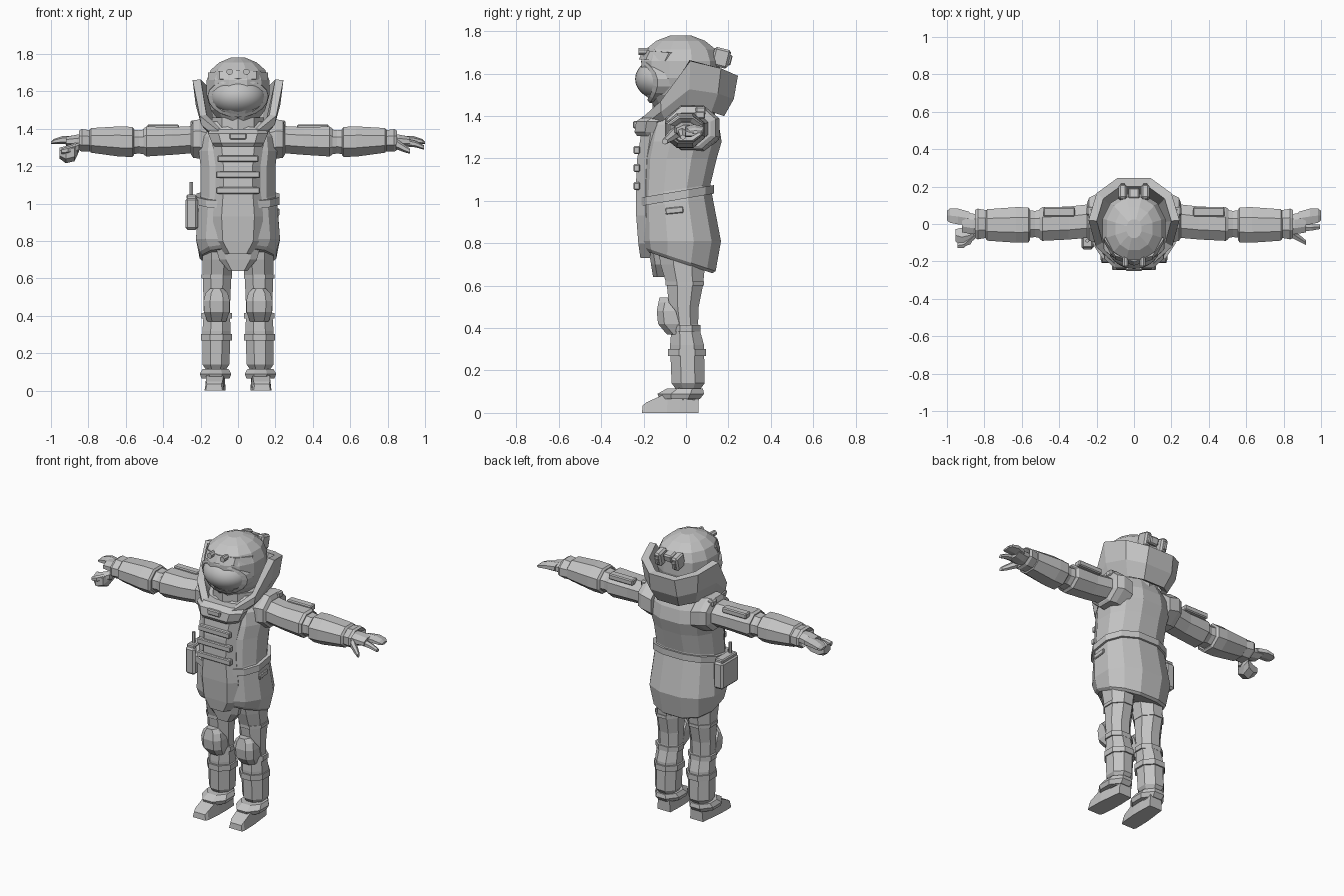
import bpy, bmesh, math
from mathutils import Vector, Euler

grey = bpy.data.materials.new("suit_grey")
grey.diffuse_color = (0.55, 0.55, 0.55, 1)


def finish(name, bm):
    bmesh.ops.recalc_face_normals(bm, faces=bm.faces)
    me = bpy.data.meshes.new(name)
    bm.to_mesh(me)
    bm.free()
    me.materials.append(grey)
    ob = bpy.data.objects.new(name, me)
    bpy.context.collection.objects.link(ob)
    return ob


def loft(name, rings, closed=False):
    """Skin a list of point rings; cap the ends, or join last to first."""
    bm = bmesh.new()
    vs = [[bm.verts.new(p) for p in r] for r in rings]
    n = len(vs[0])
    pairs = list(zip(vs, vs[1:])) + ([(vs[-1], vs[0])] if closed else [])
    for a, b in pairs:
        for i in range(n):
            j = (i + 1) % n
            bm.faces.new((a[i], a[j], b[j], b[i]))
    if not closed:
        bm.faces.new(vs[0])
        bm.faces.new(vs[-1])
    return finish(name, bm)


def ring(axis, pos, c1, c2, r1, r2, n=8, p=1.0):
    """Flat-sided (super)ellipse at pos along the axis."""
    pts = []
    f = math.cos(math.pi / n) ** p
    for i in range(n):
        t = 2 * math.pi * (i + 0.5) / n
        c, s = math.cos(t), math.sin(t)
        u = c1 + r1 / f * math.copysign(abs(c) ** p, c)
        v = c2 + r2 / f * math.copysign(abs(s) ** p, s)
        pts.append({'x': (pos, u, v), 'y': (u, pos, v), 'z': (u, v, pos)}[axis])
    return pts


def box(name, c, size, rot=(0, 0, 0), bevel=0.0):
    bm = bmesh.new()
    bmesh.ops.create_cube(bm, size=1)
    if bevel:
        for v in bm.verts:
            v.co = Vector([a * b for a, b in zip(v.co, size)])
        bmesh.ops.bevel(bm, geom=bm.edges[:], offset=bevel, segments=1, affect='EDGES')
        size = (1, 1, 1)
    e = Euler(rot).to_matrix()
    for v in bm.verts:
        v.co = e @ Vector([a * b for a, b in zip(v.co, size)]) + Vector(c)
    return finish(name, bm)


def plate(name, rows, depth=0.1, bend=0.045):
    """Front plate with folded-back sides; rows are (z, half width, front y)."""
    loft(name, [[(-w, y + bend, z), (-.65 * w, y, z), (.65 * w, y, z), (w, y + bend, z),
                 (w, y + depth, z), (-w, y + depth, z)] for z, w, y in rows])


# Torso and flared skirt
def body_ring(z, hx, yf, yb, tilt=0.0):
    r = ring('z', z, 0, (yf + yb) / 2, hx, (yb - yf) / 2, 12, 0.85)
    return [(x, y, q + tilt * y) for x, y, q in r]


body = [(.70, .19, -.19, .125, -.33), (.715, .205, -.205, .14, -.33), (.81, .225, -.215, .165, 0),
        (1.0, .21, -.215, .125, .15), (1.06, .2, -.215, .115, .15), (1.2, .2, -.21, .145, 0),
        (1.28, .21, -.195, .168, 0), (1.36, .2, -.175, .155, 0), (1.44, .15, -.12, .12, 0)]
loft("torso", [body_ring(*b) for b in body])
loft("belt", [body_ring(z, .222, -.225, .133, .17) for z in (1.012, 1.052)])
plate("front_panel", [(.73, .07, -.215), (.8, .125, -.225), (.93, .135, -.235),
                      (1.08, .12, -.236), (1.2, .12, -.23), (1.34, .14, -.208)])
plate("crotch_flap", [(.64, .05, -.155), (.70, .10, -.165), (.80, .13, -.18)], .07, .02)
plate("chin_plate", [(1.305, .125, -.23), (1.325, .14, -.243), (1.375, .16, -.235), (1.4, .15, -.2)], .1, .05)
box("chin_connector", (0, -.238, 1.36), (.09, .025, .035), bevel=.006)
for z, w in ((1.24, .22), (1.155, .235), (1.07, .235)):
    box("chest_bar", (0, -.232, z), (w, .03, .036), bevel=.005)

# Tilted open collar around the helmet: half outlines mirrored into full rings
def full(half):
    return half + [(-x, y, z) for x, y, z in reversed(half)]


rim = [(.09, .245, 1.59), (.2, .165, 1.625), (.243, .02, 1.66), (.205, -.12, 1.47), (.10, -.215, 1.385)]
low = [(.075, .18, 1.40), (.15, .12, 1.42), (.185, .01, 1.43), (.165, -.1, 1.385), (.08, -.19, 1.315)]
mid = [(a[0] * .5 + b[0] * .5 + .012, (a[1] + b[1]) / 2 * 1.06, a[2] * .42 + b[2] * .58)
       for a, b in zip(rim, low)]
inner = [(x * .82, y * .82, z + .004) for x, y, z in rim]
deep = [(x * .85, y * .8, z + .02) for x, y, z in low]
loft("collar", [full(r) for r in (low, mid, rim, inner, deep)], closed=True)
loft("neck_base", [ring('z', z, 0, -.01, .14, .14, 10) for z in (1.38, 1.46)])

# Helmet dome, visor and fittings
dome = [(1.44, .10, .12), (1.5, .145, .165), (1.58, .168, .185), (1.66, .168, .185),
        (1.715, .145, .165), (1.755, .10, .115), (1.78, .04, .05)]
loft("helmet", [ring('z', z, 0, -.025, a, b, 12, .95) for z, a, b in dome])

bm = bmesh.new()
bmesh.ops.create_uvsphere(bm, u_segments=32, v_segments=20, radius=1)
for v in bm.verts:
    v.co = Vector((v.co.x * .148, v.co.y * .14 - .1, v.co.z * .105 + 1.575))
for f in bm.faces:
    f.smooth = True
finish("visor", bm)


def visor_loop(k, dy):
    pts = []
    for i in range(20):
        t = 2 * math.pi * i / 20
        x = .15 * math.cos(t) * k
        z = math.sin(t)
        z = 1.575 + (z * .085 if z > 0 else z * .105) * k
        pts.append((x, -.2 + 3.2 * x * x + 2.5 * (z - 1.6) ** 2 + dy, z))
    return pts


loft("visor_frame", [visor_loop(.93, -.02), visor_loop(1.08, -.02), visor_loop(1.1, .04),
                     visor_loop(.93, .04)], closed=True)
# Brow band above the visor
brow = [(-.16, -.10), (-.10, -.19), (0, -.222), (.10, -.19), (.16, -.10)]
loft("brow", [[(x, y, 1.66 + .3 * (.026 - x * x)), (x, y + .02, 1.70 + .5 * (.026 - x * x)),
               (x * .85, y + .06, 1.70), (x * .85, y + .06, 1.66)] for x, y in brow])
for s in (-1, 1):
    loft("brow_bolt", [ring('y', y, s * .045, 1.705, .016, .016, 8) for y in (-.225, -.15)])
    box("helmet_clamp", (s * .06, .165, 1.675), (.045, .08, .09), (-.25, 0, 0), .01)
    box("clamp_knob", (s * .06, .20, 1.665), (.025, .03, .05), (-.25, 0, 0), .005)
box("helmet_vent", (0, .16, 1.69), (.06, .06, .05), (-.25, 0, 0), .008)

# Arms, hands, legs and feet on both sides
arm = [(.16, .10, .09), (.5, .09, .078)]
for s in (-1, 1):
    def xloft(name, rows, n=8):
        loft(name, [ring('x', s * x, cy, cz, ry, rz, n) for x, cy, cz, ry, rz in rows])

    xloft("shoulder", [(.14, .035, 1.33, .12, .1), (.205, .03, 1.345, .128, .105),
                       (.24, .025, 1.345, .115, .1), (.25, .02, 1.34, .095, .08)])
    xloft("upper_arm", [(.2, .02, 1.345, .09, .072), (.35, .005, 1.335, .088, .074),
                        (.49, 0, 1.332, .09, .08), (.505, 0, 1.332, .08, .07)])
    xloft("elbow", [(.49, 0, 1.33, .077, .068), (.53, .0, 1.33, .07, .062), (.58, 0, 1.33, .077, .068)])
    xloft("forearm", [(.555, -.005, 1.33, .08, .07), (.565, -.005, 1.33, .094, .08),
                      (.63, -.005, 1.332, .095, .081), (.785, -.005, 1.338, .084, .066),
                      (.795, -.005, 1.338, .07, .055)])
    xloft("cuff", [(.78, 0, 1.335, .072, .056), (.835, 0, 1.338, .082, .06),
                   (.85, 0, 1.338, .075, .052), (.83, 0, 1.338, .05, .035)])
    box("arm_pocket", (s * .4, .065, 1.405), (.17, .05, .035), bevel=.006)
    box("shoulder_clip", (s * .235, .07, 1.425), (.04, .05, .04), bevel=.008)

    # Hand: palm, fused fanned fingers, fore finger and thumb
    xloft("palm", [(.80, 0, 1.34, .045, .03), (.86, 0, 1.335, .055, .034), (.92, .01, 1.332, .055, .025)])
    xloft("fingers", [(.88, .03, 1.338, .035, .022), (.94, .04, 1.34, .042, .018),
                      (.985, .045, 1.332, .038, .012), (1.0, .045, 1.325, .025, .006)], 6)
    if s > 0:
        xloft("fore_finger", [(.88, -.02, 1.33, .022, .02), (.95, -.018, 1.318, .017, .015),
                              (.995, -.015, 1.3, .012, .01)], 6)
        xloft("thumb", [(.845, -.05, 1.32, .025, .025), (.89, -.08, 1.295, .018, .018),
                        (.92, -.10, 1.28, .012, .012)], 6)
    else:
        xloft("curled_fingers", [(.855, -.03, 1.30, .04, .03), (.875, -.06, 1.275, .05, .042),
                                 (.92, -.07, 1.262, .05, .04), (.955, -.06, 1.27, .032, .025)], 6)
        xloft("thumb", [(.85, -.06, 1.30, .02, .022), (.91, -.11, 1.285, .017, .017),
                        (.945, -.115, 1.28, .012, .012)], 6)

    def zloft(name, rows, n=8):
        loft(name, [ring('z', z, s * cx, cy, rx, ry, n) for z, cx, cy, rx, ry in rows])

    zloft("leg", [(.82, .1, -.02, .095, .12), (.70, .107, -.015, .083, .105), (.60, .112, -.005, .076, .085),
                  (.50, .113, -.01, .072, .07), (.42, .113, -.005, .07, .062), (.32, .115, .005, .075, .08),
                  (.14, .118, .01, .072, .078), (.115, .118, .01, .055, .06)])
    for z, h, cy, rx, ry in ((.61, .02, -.005, .081, .091), (.40, .03, 0, .081, .068), (.285, .035, .005, .083, .09)):
        zloft("leg_strap", [(z - h / 2, .114, cy, rx, ry), (z + h / 2, .114, cy, rx, ry)])
    # Knee pad standing off the shin
    loft("knee_pad", [[(s * .114 + w * k, y + (.03 if abs(k) == 1 else 0), z) for k in (-1, -.5, .5, 1)] +
                      [(s * .114 + w, y + d, z), (s * .114 - w, y + d, z)]
                      for z, w, y, d in ((.37, .05, -.09, .06), (.42, .068, -.132, .1), (.48, .07, -.138, .09),
                                         (.52, .06, -.13, .05), (.545, .035, -.125, .04))])
    zloft("ankle", [(.06, .12, .01, .05, .05), (.14, .12, .01, .055, .058)])
    zloft("boot_cuff", [(.065, .12, -.03, .075, .095), (.09, .12, -.025, .084, .11),
                        (.115, .12, -.005, .07, .085)])
    loft("boot", [[(s * cx - w, y, 0), (s * cx + w, y, 0), (s * cx + w * .85, y + .004, h),
                   (s * cx - w * .85, y + .004, h)]
                  for y, cx, w, h in ((-.208, .128, .045, .035), (-.19, .127, .052, .05), (-.09, .122, .055, .095),
                                      (-.03, .118, .052, .12), (.058, .115, .045, .11))])
    # Slanted side pocket flap on the skirt
    box("side_pocket", (s * .21, -.055, .955), (.025, .085, .03), (.1, 0, 0), .004)

# Radio pouch with antenna on one hip
box("radio_pouch", (-.248, -.05, .945), (.066, .17, .17), bevel=.012)
box("pouch_lid", (-.248, -.05, 1.035), (.055, .15, .025), bevel=.006)
loft("antenna", [ring('z', z, -.25, -.09, .009, .009, 6) for z in (1.03, 1.115)])
